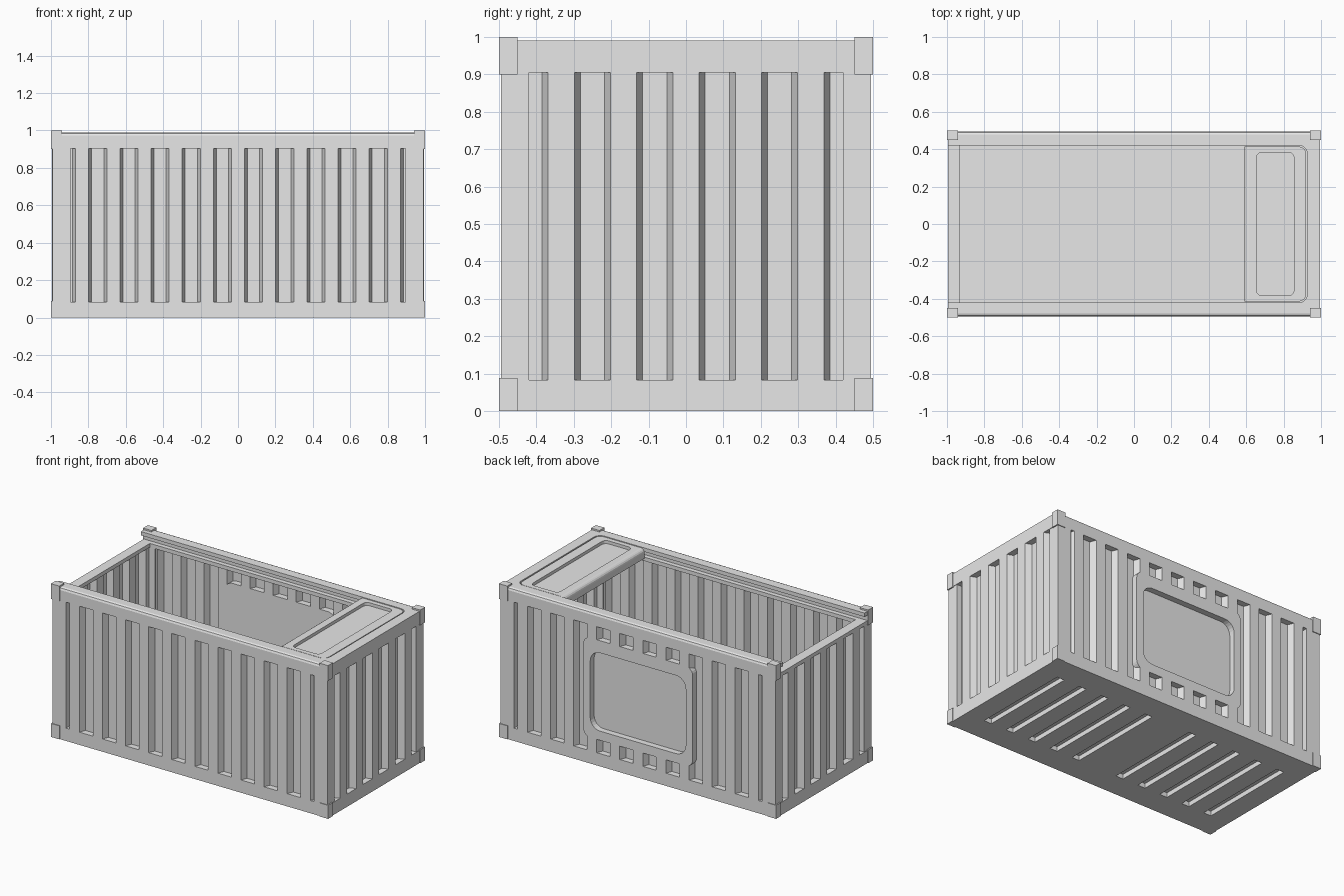
import bpy, bmesh
from math import sin, cos, pi

old = bpy.data.objects.get("Cube")
if old:
    bpy.data.objects.remove(old)

grey = bpy.data.materials.new("container grey")
grey.use_nodes = True
GREY = (0.8, 0.8, 0.8, 1)
grey.diffuse_color = GREY
grey.node_tree.nodes["Principled BSDF"].inputs["Base Color"].default_value = GREY

# Main sizes: half length, half width, base height, wall top, rail top
HX, HY, BASE, WALL, TOP = 0.995, 0.495, 0.083, 0.905, 0.99
RAIL_IN = 0.42      # inner edge of the long rails
DEPTH = 0.04        # corrugation depth
SHEET = 0.02        # wall thickness
PITCH = 1 / 6


def prism(name, points, axis, lo, hi):
    """Extrude a 2D outline along an axis: x takes (y,z), y takes (x,z), z takes (x,y)."""
    place = {"x": lambda u, v, w: (w, u, v),
             "y": lambda u, v, w: (u, w, v),
             "z": lambda u, v, w: (u, v, w)}[axis]
    bm = bmesh.new()
    ends = [[bm.verts.new(place(u, v, w)) for u, v in points] for w in (lo, hi)]
    n = len(points)
    for ring in ends:
        bm.faces.new(ring)
    for i in range(n):
        j = (i + 1) % n
        bm.faces.new((ends[0][i], ends[0][j], ends[1][j], ends[1][i]))
    bmesh.ops.recalc_face_normals(bm, faces=bm.faces)
    mesh = bpy.data.meshes.new(name)
    bm.to_mesh(mesh)
    bm.free()
    mesh.materials.append(grey)
    obj = bpy.data.objects.new(name, mesh)
    bpy.context.collection.objects.link(obj)
    return obj


def box(name, x, y, z):
    return prism(name, [(x[0], y[0]), (x[1], y[0]), (x[1], y[1]), (x[0], y[1])], "z", *z)


def rounded(u, v, r, steps=6):
    """Rounded rectangle outline."""
    corners = [(u[1] - r, v[1] - r), (u[0] + r, v[1] - r),
               (u[0] + r, v[0] + r), (u[1] - r, v[0] + r)]
    pts = []
    for q, (cu, cv) in enumerate(corners):
        for s in range(steps + 1):
            a = (q + s / steps) * pi / 2
            pts.append((cu + r * cos(a), cv + r * sin(a)))
    return pts


def apply_modifiers(obj):
    bpy.context.view_layer.update()
    graph = bpy.context.evaluated_depsgraph_get()
    mesh = bpy.data.meshes.new_from_object(obj.evaluated_get(graph))
    obj.modifiers.clear()
    obj.data = mesh


def cut(obj, *cutters):
    for cutter in cutters:
        mod = obj.modifiers.new("cut", "BOOLEAN")
        mod.operation = "DIFFERENCE"
        mod.solver = "EXACT"
        mod.object = cutter
    apply_modifiers(obj)
    for cutter in cutters:
        bpy.data.objects.remove(cutter)


def corrugation(half, count):
    """Closed outline of a ribbed sheet: (position along wall, distance inward)."""
    outer = [(-half, DEPTH)]
    for k in range(count):
        c = (k - (count - 1) / 2) * PITCH
        outer += [(c - 0.051, DEPTH), (c - 0.035, 0), (c + 0.035, 0), (c + 0.051, DEPTH)]
    outer.append((half, DEPTH))
    return outer + [(u, d + SHEET) for u, d in reversed(outer)]


# Base with a shallow inner pocket and ten slots underneath
base = box("base", (-HX, HX), (-HY, HY), (0, BASE))
cutters = [box("pocket", (-0.93, 0.93), (-0.43, 0.43), (0.05, 0.2))]
for k in range(1, 6):
    for side in (-1, 1):
        x = side * k * PITCH
        cutters.append(box("slot", (x - 0.027, x + 0.027), (-0.33, 0.33), (-0.1, 0.03)))
cut(base, *cutters)

# Corrugated walls, run slightly into the posts and rails
LOW, HIGH = BASE - 0.01, WALL + 0.01
long_wall = corrugation(0.91, 11)
short_wall = corrugation(0.43, 5)
prism("front_wall", [(u, d - HY) for u, d in long_wall], "z", LOW, HIGH)
back_wall = prism("back_wall", [(u, HY - d) for u, d in long_wall], "z", LOW, HIGH)
prism("left_end_wall", [(HX - d, u) for u, d in short_wall], "z", LOW, HIGH)
prism("right_end_wall", [(d - HX, u) for u, d in short_wall], "z", LOW, HIGH)

# Flat framed panel set in the back wall
frame = rounded((-0.395, 0.395), (0.17, 0.82), 0.05)
cut(back_wall, prism("panel_hole", frame, "y", 0.4, 0.55))
panel = prism("back_panel", frame, "y", HY - DEPTH - SHEET, HY)
cut(panel, prism("panel_recess", rounded((-0.345, 0.345), (0.23, 0.74), 0.07),
                 "y", HY - DEPTH, 0.55))

# Corner posts and slightly proud corner blocks
for sx, x_name in ((-1, "right"), (1, "left")):
    for sy, y_name in ((-1, "front"), (1, "back")):
        tag = y_name + "_" + x_name
        xs = sorted((sx * 0.895, sx * 0.992))
        ys = sorted((sy * RAIL_IN, sy * HY))
        box(tag + "_post", xs, ys, (BASE - 0.01, WALL + 0.01))
        xs = sorted((sx * 0.94, sx))
        ys = sorted((sy * 0.45, sy * 0.5))
        box(tag + "_top_block", xs, ys, (WALL - 0.005, 1))
        box(tag + "_bottom_block", xs, ys, (0, BASE + 0.005))

# Long top rails with a bevelled outer edge and a sliding groove inside
rail = [(HY, WALL), (HY, 0.973), (0.49, 0.985), (0.478, TOP), (RAIL_IN, TOP),
        (RAIL_IN, 0.965), (0.45, 0.965), (0.45, 0.93), (RAIL_IN, 0.93), (RAIL_IN, WALL)]
for sy, name in ((-1, "front_top_rail"), (1, "back_top_rail")):
    prism(name, [(sy * y, z) for y, z in rail], "x", -HX, HX)

# Low sill at the open end, full-height cap around the lid at the other
box("right_end_sill", (-HX, -0.93), (-0.43, 0.43), (WALL, 0.93))
cap = box("left_end_cap", (0.85, HX), (-0.47, 0.47), (WALL, TOP))
cut(cap, prism("lid_opening", rounded((0.4, 0.927), (-RAIL_IN, RAIL_IN), 0.045),
               "z", 0.8, 1.1))

# Short sliding lid: rounded inner corners, soft free edge, sunken tray
lid_shape = [p for p in rounded((0.4, 0.92), (-0.414, 0.414), 0.04) if p[0] > 0.6]
right_side = [p for p in lid_shape if p[1] < 0]
left_side = [p for p in lid_shape if p[1] >= 0]
outline = left_side + [(0.59, 0.414), (0.59, -0.414)] + right_side
lid = prism("lid", outline, "z", 0.925, 0.988)
cut(lid, prism("lid_tray", rounded((0.655, 0.855), (-0.383, 0.383), 0.03), "z", 0.968, 1.1))
bm = bmesh.new()
bm.from_mesh(lid.data)
free_edge = [e for e in bm.edges
             if all(v.co.x < 0.595 and v.co.z > 0.98 for v in e.verts)]
bmesh.ops.bevel(bm, geom=free_edge, offset=0.025, segments=4, profile=0.5, affect="EDGES")
bm.to_mesh(lid.data)
bm.free()
